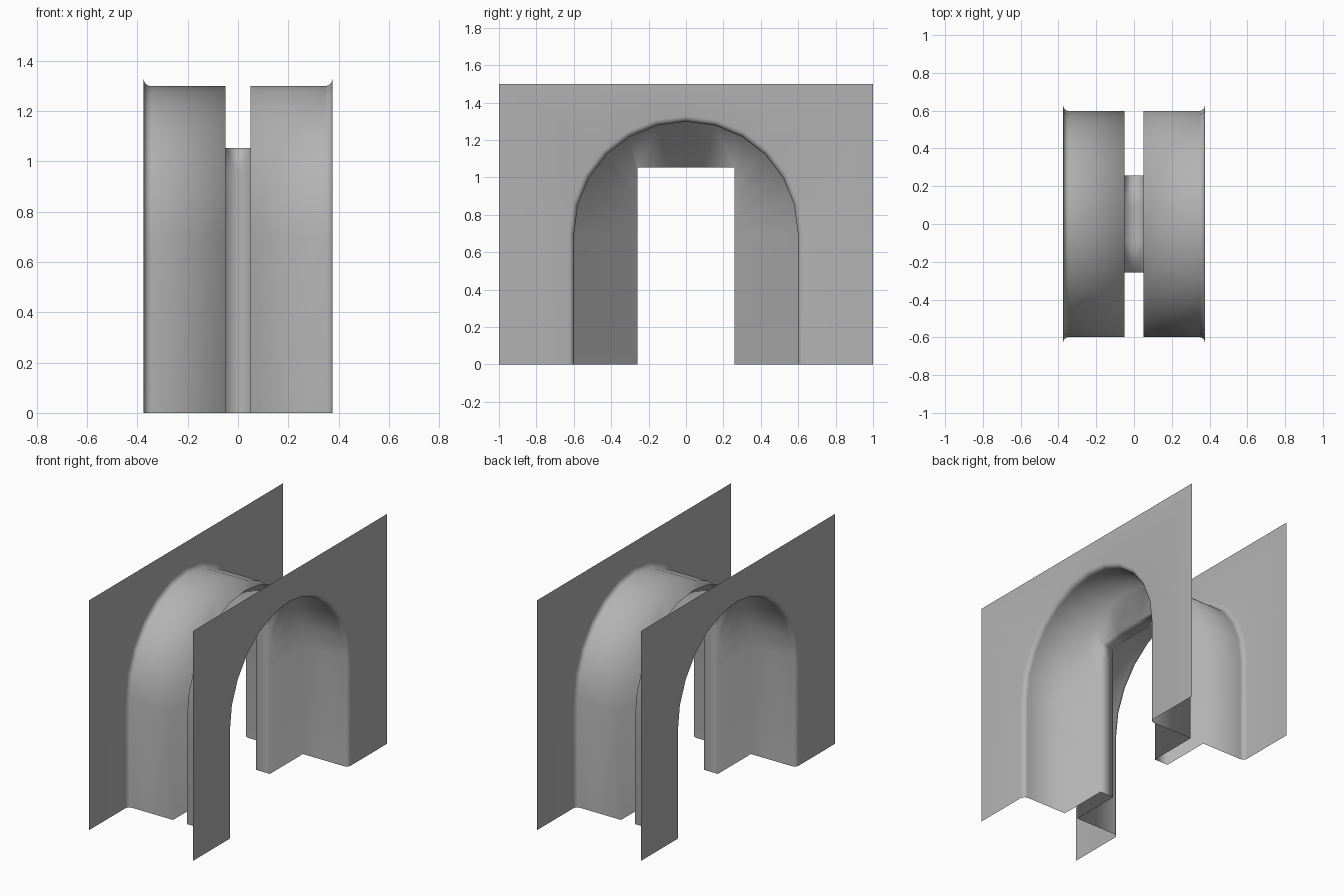
import bpy
from math import sin, cos, tan, radians, pi

if "Cube" in bpy.data.objects:
    bpy.data.objects.remove(bpy.data.objects["Cube"])

SPRING = 0.70            # height where the arch starts to curve
ANGLES = [15 * i for i in range(7)]


def arch(x, r):
    """Half arch outline: straight leg, then a quarter circle to the crown."""
    return [(x, r, 0)] + [(x, r * cos(radians(a)), SPRING + r * sin(radians(a)))
                          for a in ANGLES[:-1]] + [(x, 0, SPRING + r)]


def frame(x, w, h, corner):
    """Half rectangle outline with points matched to the arch; one angle is the corner."""
    pts = [(x, w, 0)]
    for a in ANGLES:
        if a <= corner:
            z = h if a == corner else SPRING + w * tan(radians(a))
            pts.append((x, w, z))
        else:
            pts.append((x, (h - SPRING) / tan(radians(a)) if a < 90 else 0, h))
    return pts


def loft(name, rings, material):
    """Skin neighbouring outlines, then mirror to both sides and both faces."""
    n = len(rings[0])
    verts = [p for ring in rings for p in ring]
    faces = [(i * n + j, i * n + j + 1, (i + 1) * n + j + 1, (i + 1) * n + j)
             for i in range(len(rings) - 1) for j in range(n - 1)]
    mesh = bpy.data.meshes.new(name)
    mesh.from_pydata(verts, [], faces)
    mesh.materials.append(material)
    obj = bpy.data.objects.new(name, mesh)
    bpy.context.collection.objects.link(obj)
    mod = obj.modifiers.new("mirror", 'MIRROR')
    mod.use_axis = (True, True, False)
    mod.merge_threshold = 0.0005
    mesh.shade_smooth()
    return obj


stone = bpy.data.materials.new("stone_grey")
stone.diffuse_color = (0.45, 0.45, 0.45, 1)
stone.use_nodes = True
stone.node_tree.nodes["Principled BSDF"].inputs["Base Color"].default_value = stone.diffuse_color

# Door lining and the flat panel around the square doorway
# (the lining keeps its outline from the middle of the wall outwards)
jamb = [frame(0.05 * s, 0.258, 1.053, 60) for s in (0, 1)]

# Arched recess with a rounded lip running out into the wall faces
bev = 0.03
lip = [arch(0.375 - bev + bev * sin(t), 0.598 + bev - bev * cos(t))
       for t in (i * pi / 8 for i in range(5))]
wall = [frame(0.375, 1.0, 1.5, 45)]

# One continuous, smoothly shaded surface: lining, panel, recess, lip, wall
loft("arched_doorway", jamb + [arch(0.05, 0.598)] + lip + wall, stone)
